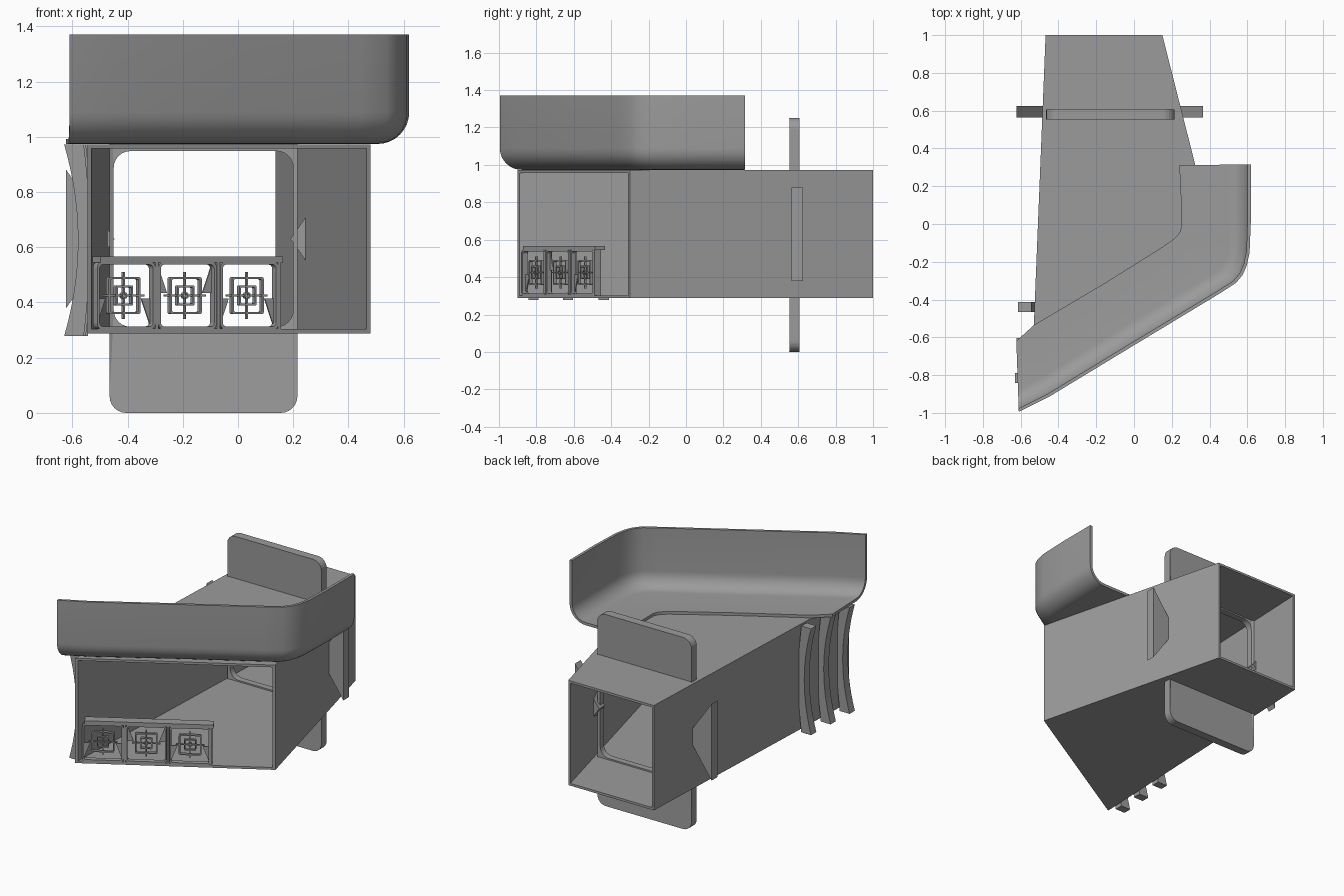
import bpy, bmesh, math
from mathutils import Vector

if "Cube" in bpy.data.objects:
    bpy.data.objects.remove(bpy.data.objects["Cube"])

GREY = (0.33, 0.33, 0.33, 1)
mat = bpy.data.materials.new("plain grey")
mat.use_nodes = True
mat.diffuse_color = GREY
mat.node_tree.nodes["Principled BSDF"].inputs["Base Color"].default_value = GREY


def loft(name, rings, loop=False, smooth=False):
    """Bridge closed rings of points; cap the ends unless the rings form a loop."""
    bm = bmesh.new()
    rows = [[bm.verts.new(p) for p in ring] for ring in rings]
    n = len(rows[0])
    pairs = list(zip(rows, rows[1:])) + ([(rows[-1], rows[0])] if loop else [])
    for a, b in pairs:
        for i in range(n):
            j = (i + 1) % n
            bm.faces.new((a[i], a[j], b[j], b[i]))
    if not loop:
        bm.faces.new(rows[0][::-1])
        bm.faces.new(rows[-1])
    bmesh.ops.recalc_face_normals(bm, faces=bm.faces)
    me = bpy.data.meshes.new(name)
    bm.to_mesh(me)
    bm.free()
    me.materials.append(mat)
    if smooth:
        me.shade_smooth()
        me.set_sharp_from_angle(angle=math.radians(35))
    ob = bpy.data.objects.new(name, me)
    bpy.context.collection.objects.link(ob)
    return ob


def rounded(cx, cz, hx, hz, r, steps=6):
    """Rounded rectangle outline."""
    pts = []
    for k, (sx, sz) in enumerate(((1, 1), (-1, 1), (-1, -1), (1, -1))):
        for i in range(steps + 1):
            a = math.pi / 2 * (k + i / steps)
            pts.append((cx + sx * (hx - r) + r * math.cos(a),
                        cz + sz * (hz - r) + r * math.sin(a)))
    return pts


# Tapered rectangular duct with a slanted front mouth
Z0, Z1, WALL = 0.288, 0.972, 0.015


def duct_ring(left, right, t):
    (xa, ya), (xb, yb) = left, right
    slope = (yb - ya) / (xb - xa)
    xa, xb, ya, yb = xa + t, xb - t, ya + t * slope, yb - t * slope
    return [(xa, ya, Z0 + t), (xb, yb, Z0 + t), (xb, yb, Z1 - t), (xa, ya, Z1 - t)]


front = ((-0.545, -0.9), (0.48, -0.3))
back = ((-0.468, 1.0), (0.15, 1.0))
loft("duct", [duct_ring(*front, 0), duct_ring(*back, 0),
              duct_ring(*back, WALL), duct_ring(*front, WALL)], loop=True)

# Flange plate around the duct, thinner at mid height
MID = 0.625


def flange_ring(outline, side):
    return [(x, 0.58 + side * (0.013 + 0.024 * abs(z - MID)), z) for x, z in outline]


outer = rounded(-0.125, MID, 0.34, MID, 0.06)
hole = rounded(-0.125, 0.63, 0.325, 0.318, 0.06)
loft("flange_plate", [flange_ring(outer, -1), flange_ring(outer, 1),
                      flange_ring(hole, 1), flange_ring(hole, -1)], loop=True)

# Wedge tabs through each side wall
for name, x_out, x_tip in (("left_tab", 0.365, 0.19), ("right_tab", -0.622, -0.447)):
    loft(name, [[(x_out, y, 0.38), (x_out, y, 0.88), (x_tip, y, 0.63)]
                for y in (0.565, 0.625)])

# Bowed brackets on the right wall
STEPS = 14
for i, y in enumerate((-0.44, -0.63, -0.815)):
    wall_x = -0.468 - 0.0405 * (1 - y)
    outline = []
    for k in range(STEPS + 1):
        t = 2 * k / STEPS - 1
        outline.append((wall_x - 0.038 - 0.05 * t * t, MID + 0.347 * t))
    for k in range(STEPS, -1, -1):
        t = 2 * k / STEPS - 1
        outline.append((wall_x + 0.005 - 0.022 * t * t, MID + 0.347 * t))
    loft(f"bracket_{i + 1}", [[(x, y + s, z) for x, z in outline]
                              for s in (-0.027, 0.027)])

# Curved shield: L-shaped section swept along the outer rail
rail = [(0.62, 0.315), (0.62, 0.05), (0.612, -0.15), (0.597, -0.22), (0.575, -0.27),
        (0.54, -0.312), (0.45, -0.37), (0.0, -0.642), (-0.45, -0.915), (-0.61, -0.995)]
floor = [(0.24, 0.312), (0.25, 0.1), (0.25, -0.02), (0.243, -0.04), (0.23, -0.06),
         (0.2, -0.088), (0.15, -0.122), (-0.15, -0.31), (-0.53, -0.535), (-0.623, -0.62)]
BASE, TOP, R, T = 0.974, 1.37, 0.115, 0.018
sections = []
for p, q in zip(rail, floor):
    p, q = Vector(p), Vector(q)
    length = (q - p).length
    d = (q - p) / length
    arc = [math.pi / 2 * k / 8 for k in range(9)]
    prof = [(0, TOP)] + [(R - R * math.cos(a), BASE + R - R * math.sin(a)) for a in arc]
    prof += [(length, BASE), (length, BASE + T)]
    prof += [(R - (R - T) * math.cos(a), BASE + R - (R - T) * math.sin(a))
             for a in reversed(arc)] + [(T, TOP)]
    sections.append([(p.x + d.x * s, p.y + d.y * s, z) for s, z in prof])
loft("shield", sections, smooth=True)

# Vent cells set along the slanted mouth
along = Vector((1.025, 0.6, 0)).normalized()
inward = Vector((-along.y, along.x, 0))
corner = Vector((-0.545, -0.9, 0))


def place(u, z, w):
    return corner + along * u + inward * w + Vector((0, 0, z))


def plate(name, outline, w0, w1):
    loft(name, [[place(u, z, w) for u, z in outline] for w in (w0, w1)])


def box(name, u0, u1, z0, z1, w0, w1):
    plate(name, [(u0, z0), (u1, z0), (u1, z1), (u0, z1)], w0, w1)


def frame(name, u, z, half, rim, r, w0, w1):
    big = rounded(u, z, half, half, r, 3)
    small = rounded(u, z, half - rim, half - rim, r * 0.7, 3)
    loft(name, [[place(a, b, w) for a, b in ring]
                for ring, w in ((big, w0), (big, w1), (small, w1), (small, w0))], loop=True)


VZ = 0.425
for i, u in enumerate((0.163, 0.42, 0.68)):
    n = f"vent_{i + 1}"
    frame(n + "_rim", u, VZ, 0.122, 0.01, 0.02, 0.0, 0.03)
    frame(n + "_middle_frame", u, VZ, 0.067, 0.008, 0.008, 0.012, 0.03)
    frame(n + "_inner_frame", u, VZ, 0.036, 0.007, 0.005, 0.012, 0.03)
    frame(n + "_hub", u, VZ, 0.012, 0.005, 0.011, 0.012, 0.03)
    for s in (-1, 1):
        a, b = sorted((s * 0.01, s * 0.085))
        box(n + "_cross_spoke", u + a, u + b, VZ - 0.003, VZ + 0.003, 0.015, 0.028)
        box(n + "_upright_spoke", u - 0.003, u + 0.003, VZ + a, VZ + b, 0.015, 0.028)
        v = 1 if i == 1 else -1
        plate(n + "_gusset", [(u + s * 0.115, VZ + v * 0.115), (u + s * 0.115, VZ + v * 0.01),
                              (u + s * 0.075, VZ + v * 0.01)][::1], 0.02, 0.026)
for i, u in enumerate((0.291, 0.55, 0.805)):
    box(f"vent_divider_{i + 1}", u - 0.006, u + 0.006, 0.3, 0.548, 0.0, 0.04)
box("vent_top_bar", 0.055, 0.82, 0.545, 0.566, 0.0, 0.06)
box("vent_sill", 0.045, 0.81, 0.295, 0.306, 0.0, 0.04)
